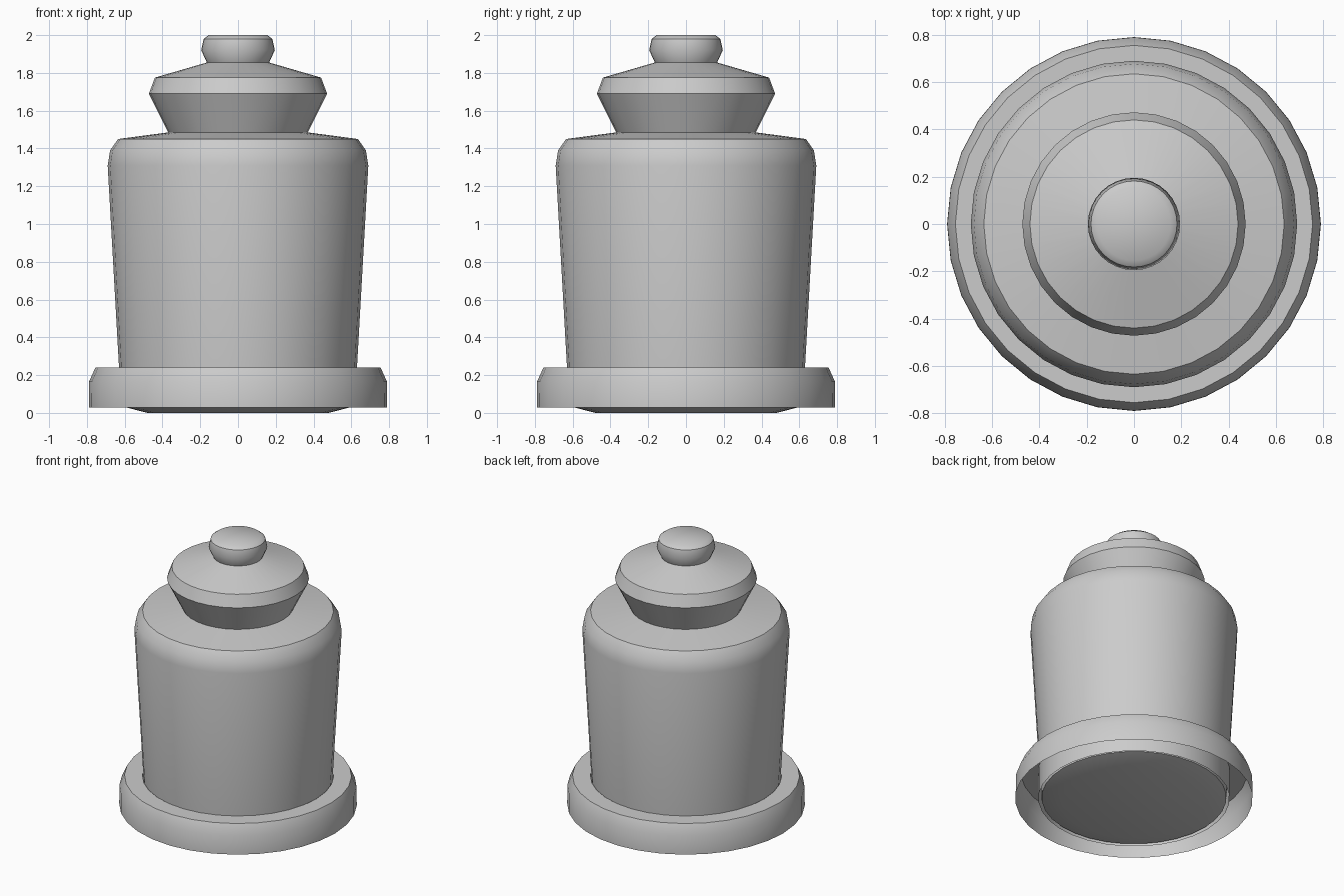
import bpy, bmesh, math

if "Cube" in bpy.data.objects:
    bpy.data.objects.remove(bpy.data.objects["Cube"])

SIDES = 32


def lathe(name, profile):
    """Revolve an (r, z) profile round z; points with r = 0 become poles."""
    bm = bmesh.new()
    rings = []
    for r, z in profile:
        if r == 0:
            rings.append([bm.verts.new((0, 0, z))] * SIDES)
        else:
            rings.append([bm.verts.new((r * math.cos(2 * math.pi * i / SIDES),
                                        r * math.sin(2 * math.pi * i / SIDES), z))
                          for i in range(SIDES)])
    for a, b in zip(rings, rings[1:]):
        for i in range(SIDES):
            j = (i + 1) % SIDES
            quad = [a[i], a[j], b[j], b[i]]
            bm.faces.new(list(dict.fromkeys(quad)))
    mesh = bpy.data.meshes.new(name)
    bm.to_mesh(mesh)
    bm.free()
    obj = bpy.data.objects.new(name, mesh)
    bpy.context.collection.objects.link(obj)
    bpy.ops.object.select_all(action='DESELECT')
    obj.select_set(True)
    bpy.context.view_layer.objects.active = obj
    bpy.ops.object.shade_smooth_by_angle(angle=math.radians(40))
    return obj


# Tapered jar body with a shallow domed bottom and rounded shoulder
lathe("jar_body", [(0, 0), (0.48, 0), (0.615, 0.035), (0.63, 0.24),
                   (0.69, 1.31), (0.677, 1.39), (0.635, 1.45), (0.37, 1.485)])

# Flared lid with its round knob
lathe("lid", [(0.37, 1.485), (0.472, 1.69), (0.44, 1.775), (0.165, 1.855)])
lathe("lid_knob", [(0.165, 1.855), (0.195, 1.92), (0.182, 1.98),
                   (0.155, 2.0), (0, 2.0)])

# Hollow base collar, open underneath
lathe("base_collar", [(0.79, 0.028), (0.789, 0.165), (0.755, 0.24),
                      (0.636, 0.24), (0.636, 0.028)])
